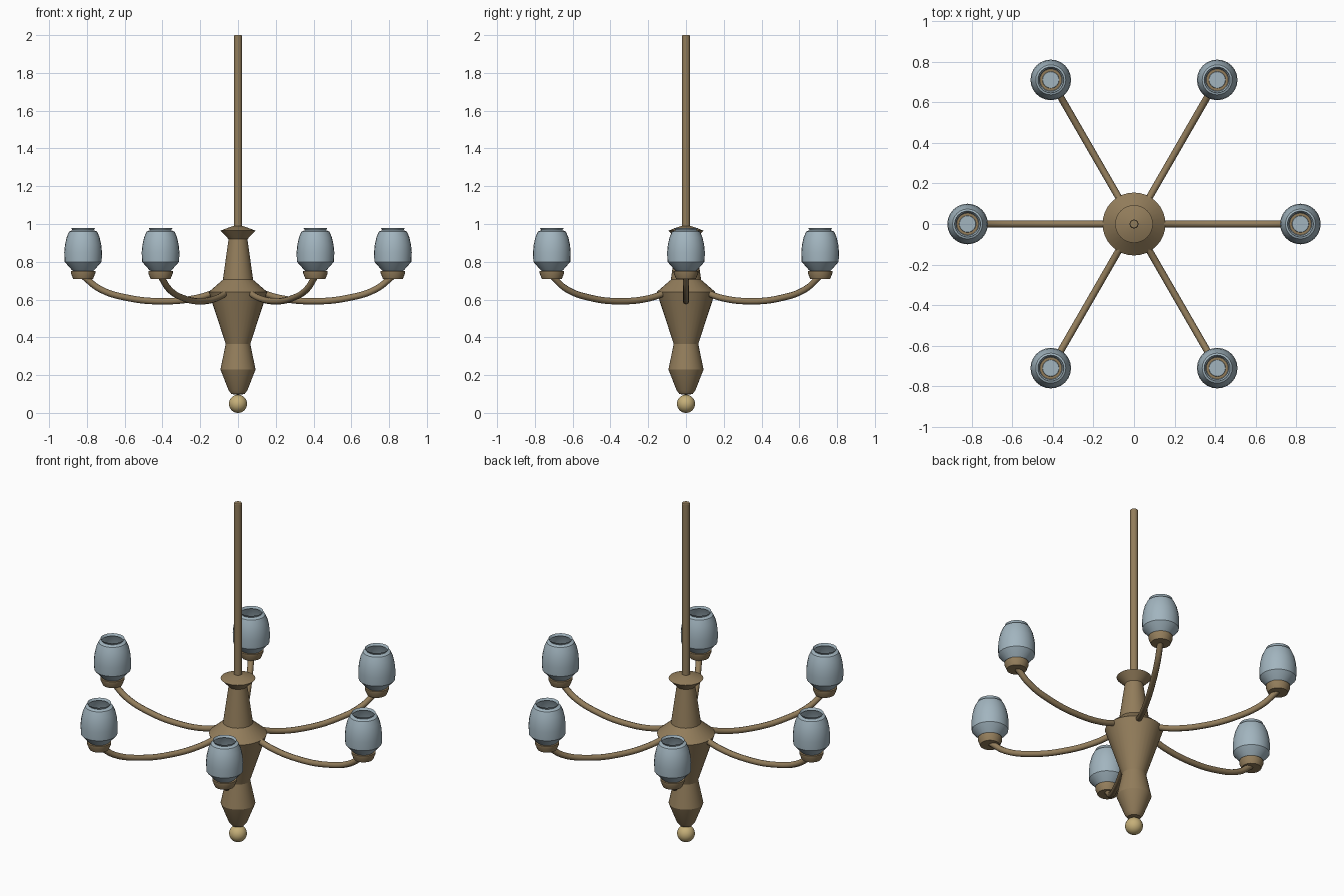
import bpy, math
from mathutils import Vector

cube = bpy.data.objects.get("Cube")
if cube:
    bpy.data.objects.remove(cube, do_unlink=True)


def material(name, rgb):
    mat = bpy.data.materials.new(name)
    mat.use_nodes = True
    mat.diffuse_color = (*rgb, 1)
    mat.node_tree.nodes["Principled BSDF"].inputs["Base Color"].default_value = (*rgb, 1)
    return mat


bronze = material("aged bronze", (0.29, 0.205, 0.105))
glass = material("blue grey glass", (0.36, 0.46, 0.52))
brass = material("pale brass", (0.56, 0.43, 0.19))


def smooth(obj):
    bpy.ops.object.select_all(action="DESELECT")
    obj.select_set(True)
    bpy.context.view_layer.objects.active = obj
    bpy.ops.object.shade_smooth_by_angle(angle=math.radians(25))


def lathe(name, profile, mat, centre=(0, 0), sides=32):
    """Revolve (radius, height) points; a zero radius closes the shape."""
    verts, rings, faces = [], [], []
    for r, z in profile:
        count = sides if r > 0 else 1
        rings.append([len(verts) + i for i in range(count)])
        for i in range(count):
            a = math.tau * i / sides
            verts.append((r * math.cos(a), r * math.sin(a), z))
    for low, high in zip(rings, rings[1:]):
        for i in range(sides):
            j = (i + 1) % sides
            face = [low[i % len(low)], low[j % len(low)],
                    high[j % len(high)], high[i % len(high)]]
            faces.append(list(dict.fromkeys(face)))
    mesh = bpy.data.meshes.new(name)
    mesh.from_pydata(verts, [], faces)
    mesh.materials.append(mat)
    obj = bpy.data.objects.new(name, mesh)
    obj.location = (*centre, 0)
    bpy.context.collection.objects.link(obj)
    smooth(obj)
    return obj


def tube(name, points, radius, mat):
    """Round tube through a smooth path."""
    curve = bpy.data.curves.new(name, "CURVE")
    curve.dimensions = "3D"
    curve.bevel_depth = radius
    curve.bevel_resolution = 2
    curve.resolution_u = 5
    curve.use_fill_caps = True
    spline = curve.splines.new("BEZIER")
    spline.bezier_points.add(len(points) - 1)
    for p, co in zip(spline.bezier_points, points):
        p.co = co
        p.handle_left_type = p.handle_right_type = "AUTO"
    curve.materials.append(mat)
    obj = bpy.data.objects.new(name, curve)
    bpy.context.collection.objects.link(obj)
    return obj


# Central column, hanging rod and bottom ball
lathe("central_body", [(0, 0.095), (0.035, 0.1), (0.05, 0.12), (0.093, 0.23),
                       (0.065, 0.365), (0.155, 0.64), (0.08, 0.705),
                       (0.05, 0.92), (0.093, 0.965), (0.025, 0.99), (0, 0.99)], bronze)
lathe("hanging_rod", [(0, 0.95), (0.022, 0.95), (0.022, 1.995), (0.019, 2), (0, 2)],
      bronze, sides=16)
bpy.ops.mesh.primitive_uv_sphere_add(segments=24, ring_count=16, radius=0.048,
                                     location=(0, 0, 0.048))
ball = bpy.context.object
ball.name = "bottom_ball"
ball.data.materials.append(brass)
smooth(ball)

# Six arms, each with a cup and an open glass shade
arm_path = [(0.1, 0.645), (0.22, 0.608), (0.4, 0.591), (0.58, 0.608),
            (0.73, 0.655), (0.82, 0.725)]
cup_profile = [(0, 0.71), (0.053, 0.71), (0.065, 0.74), (0.065, 0.752), (0, 0.752)]
shade_profile = [(0, 0.755), (0.04, 0.755), (0.045, 0.745), (0.06, 0.757),
                 (0.098, 0.8), (0.1, 0.85), (0.096, 0.89), (0.087, 0.93),
                 (0.074, 0.96), (0.056, 0.967), (0.064, 0.98)]
for n in range(6):
    angle = math.tau * n / 6
    out = Vector((math.cos(angle), math.sin(angle)))
    tube(f"arm_{n + 1}", [(*(out * r), z) for r, z in arm_path], 0.017, bronze)
    lathe(f"cup_{n + 1}", cup_profile, bronze, out * 0.82, 24)
    lathe(f"glass_shade_{n + 1}", shade_profile, glass, out * 0.82, 24)
